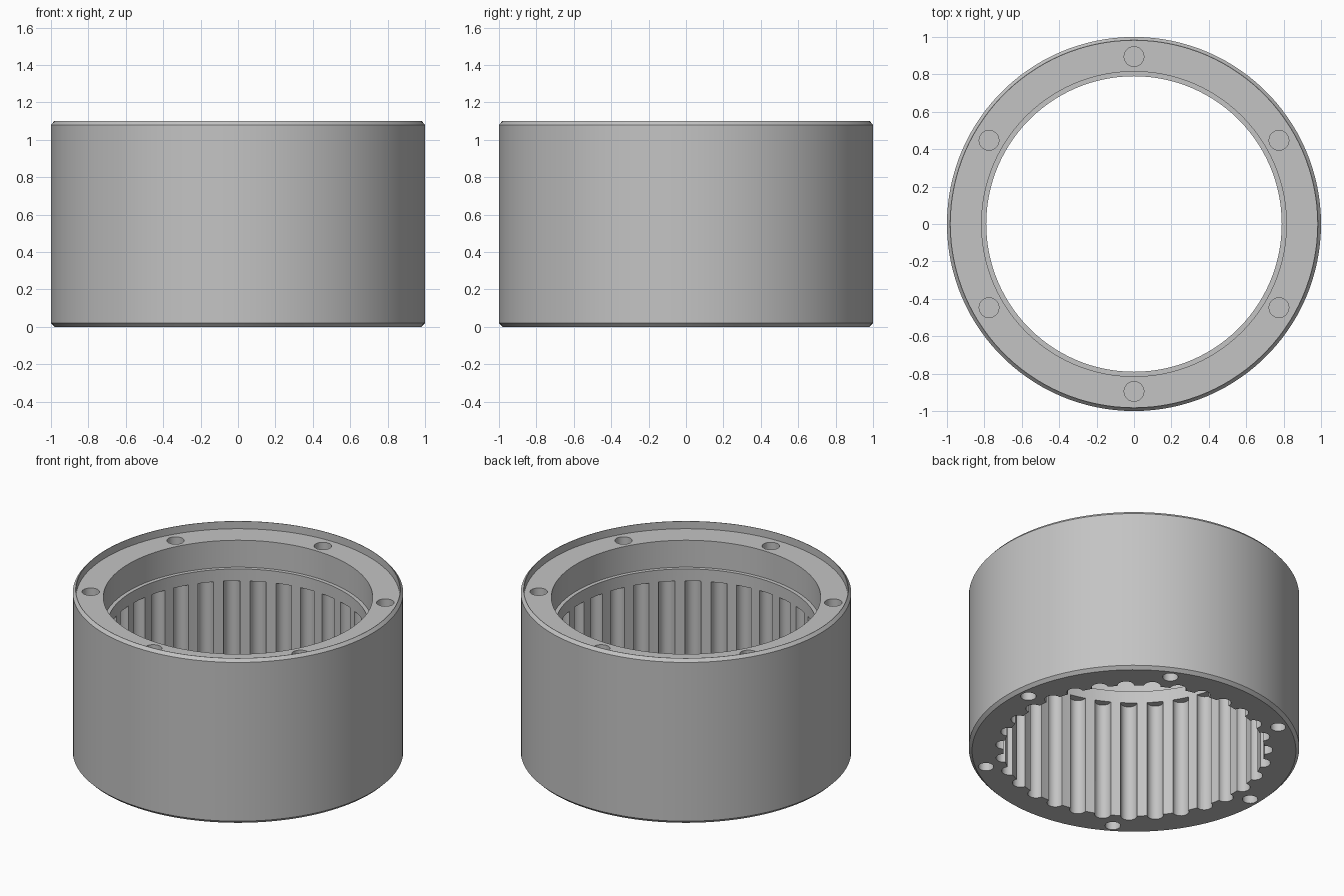
import bpy, bmesh, math
from mathutils import Matrix

if "Cube" in bpy.data.objects:
    bpy.data.objects.remove(bpy.data.objects["Cube"])

PITCH = 2 * math.pi / 31      # 31 grooves around the bore
SEGMENTS = 124

steel = bpy.data.materials.new("plain grey")
steel.diffuse_color = (0.55, 0.55, 0.55, 1)
steel.use_nodes = True
steel.node_tree.nodes["Principled BSDF"].inputs["Base Color"].default_value = steel.diffuse_color


def add_object(name, bm):
    mesh = bpy.data.meshes.new(name)
    bmesh.ops.recalc_face_normals(bm, faces=bm.faces)
    bm.to_mesh(mesh)
    bm.free()
    obj = bpy.data.objects.new(name, mesh)
    bpy.context.collection.objects.link(obj)
    return obj


def revolve(name, profile):
    """Turn a closed (radius, height) profile around z."""
    bm = bmesh.new()
    rings = []
    for i in range(SEGMENTS):
        a = 2 * math.pi * i / SEGMENTS
        rings.append([bm.verts.new((r * math.cos(a), r * math.sin(a), z))
                      for r, z in profile])
    n = len(profile)
    for i in range(SEGMENTS):
        p, q = rings[i], rings[(i + 1) % SEGMENTS]
        for j in range(n):
            k = (j + 1) % n
            bm.faces.new((p[j], q[j], q[k], p[k]))
    return add_object(name, bm)


def cutter(name, angles, orbit, radius, z0, z1):
    """Upright cylinders placed on a circle."""
    bm = bmesh.new()
    for a in angles:
        place = Matrix.Translation((orbit * math.cos(a), orbit * math.sin(a), (z0 + z1) / 2))
        bmesh.ops.create_cone(bm, cap_ends=True, segments=24, radius1=radius,
                              radius2=radius, depth=z1 - z0, matrix=place)
    return add_object(name, bm)


# Ring body: chamfered outside, raised thin rim, stepped bore
ring = revolve("ring_body", [
    (0.98, 0), (1.0, 0.02), (1.0, 1.08), (0.983, 1.1), (0.98, 1.1),
    (0.98, 1.05), (0.815, 1.05), (0.815, 0.87), (0.79, 0.87), (0.79, 0)])

# Round grooves, top holes, and bottom holes set on the lands between grooves
cutters = [
    cutter("groove_cutter", [i * PITCH for i in range(31)], 0.79, 0.05, -0.1, 0.79),
    cutter("top_hole_cutter", [math.radians(30 + 60 * i) for i in range(6)],
           0.895, 0.053, 0.82, 1.2),
    cutter("bottom_hole_cutter", [PITCH * (0.5 + 5 * i) for i in range(-1, 5)],
           0.917, 0.047, -0.1, 0.25),
]
for c in cutters:
    mod = ring.modifiers.new(c.name, 'BOOLEAN')
    mod.operation = 'DIFFERENCE'
    mod.solver = 'EXACT'
    mod.object = c
    c.hide_render = True

# Bake the cuts, then shade smooth with sharp edges kept
graph = bpy.context.evaluated_depsgraph_get()
baked = bpy.data.meshes.new_from_object(ring.evaluated_get(graph))
ring.modifiers.clear()
ring.data = baked
for c in cutters:
    bpy.data.objects.remove(c)
baked.materials.clear()
baked.materials.append(steel)
bpy.context.view_layer.objects.active = ring
ring.select_set(True)
bpy.ops.object.shade_smooth_by_angle(angle=math.radians(30))
